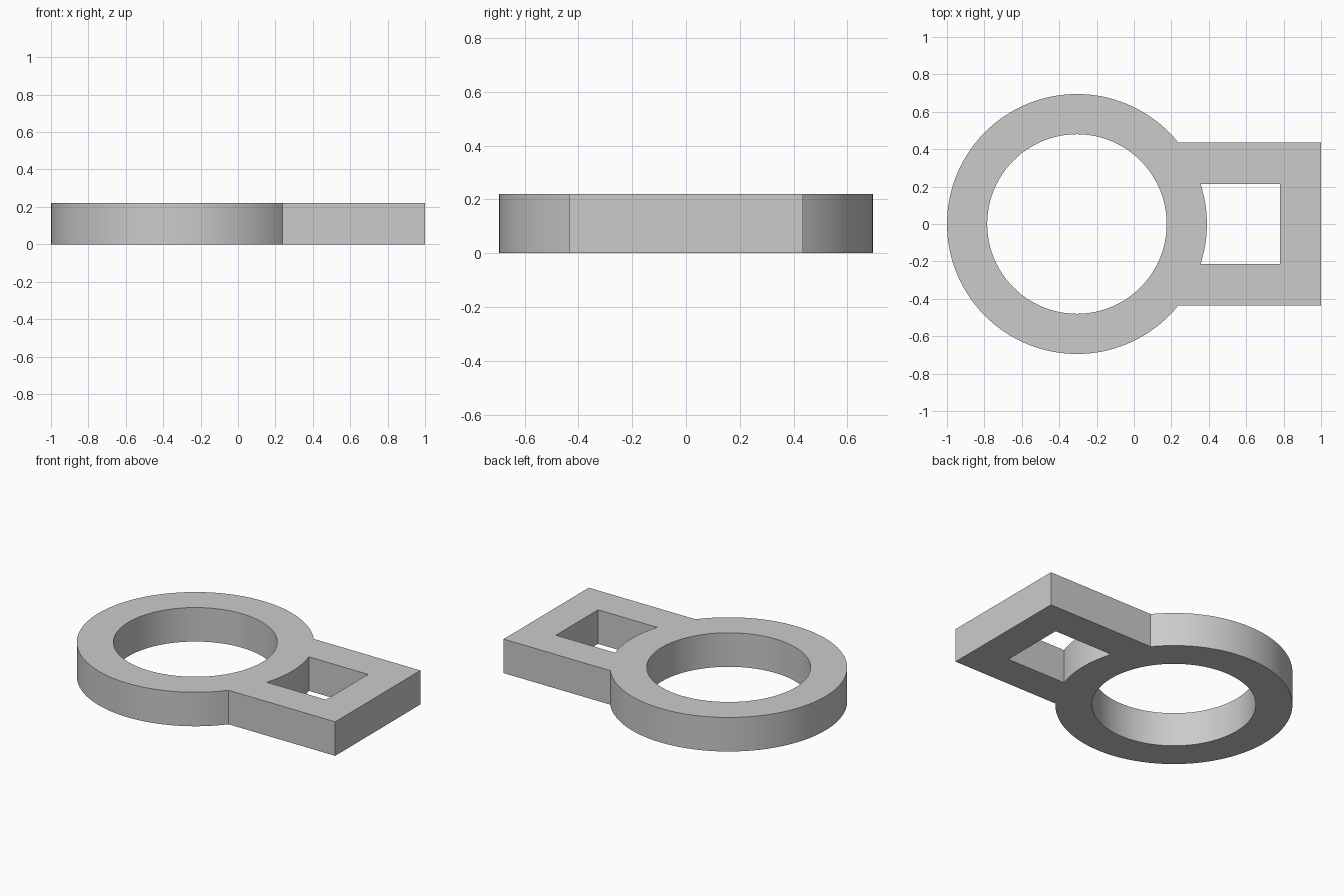
import bpy
import bmesh
from math import asin, cos, sin, pi, radians

default = bpy.data.objects.get("Cube")
if default:
    bpy.data.objects.remove(default, do_unlink=True)

HEIGHT = 0.22
RING_X, RING_OUTER, RING_INNER = -0.305, 0.695, 0.48
TAB_END, TAB_HALF = 1.0, 0.435
SLOT_END, SLOT_HALF = 0.78, 0.215


def arc(radius, start, end, steps):
    """Points along an arc about the ring centre, both ends included."""
    angles = [start + (end - start) * i / steps for i in range(steps + 1)]
    return [(RING_X + radius * cos(a), radius * sin(a)) for a in angles]


def add_loop(bm, points):
    """Closed chain of edges through the points."""
    verts = [bm.verts.new((x, y, 0)) for x, y in points]
    for i, v in enumerate(verts):
        bm.edges.new((v, verts[(i + 1) % len(verts)]))


# Outlines: ring joined to tab, round hole, slot with one curved side
tab_angle = asin(TAB_HALF / RING_OUTER)
slot_angle = asin(SLOT_HALF / RING_OUTER)
outline = arc(RING_OUTER, tab_angle, 2 * pi - tab_angle, 96)
outline += [(TAB_END, -TAB_HALF), (TAB_END, TAB_HALF)]
round_hole = arc(RING_INNER, 0, 2 * pi, 96)[:-1]
slot = arc(RING_OUTER, -slot_angle, slot_angle, 16)
slot += [(SLOT_END, SLOT_HALF), (SLOT_END, -SLOT_HALF)]

# Fill the flat shape between the outlines and extrude it to a plate
bm = bmesh.new()
for points in (outline, round_hole, slot):
    add_loop(bm, points)
bmesh.ops.triangle_fill(bm, edges=bm.edges[:], use_beauty=True, normal=(0, 0, 1))
result = bmesh.ops.extrude_face_region(bm, geom=bm.faces[:], use_keep_orig=True)
top = [g for g in result["geom"] if isinstance(g, bmesh.types.BMVert)]
bmesh.ops.translate(bm, verts=top, vec=(0, 0, HEIGHT))
bmesh.ops.recalc_face_normals(bm, faces=bm.faces[:])
mesh = bpy.data.meshes.new("ring_with_tab")
bm.to_mesh(mesh)
bm.free()

# Plain grey material
grey = bpy.data.materials.new("grey")
grey.use_nodes = True
colour = (0.6, 0.6, 0.6, 1)
grey.diffuse_color = colour
grey.node_tree.nodes["Principled BSDF"].inputs["Base Color"].default_value = colour
mesh.materials.append(grey)

# Smooth curved walls, sharp rims and corners
plate = bpy.data.objects.new("ring_with_tab", mesh)
bpy.context.collection.objects.link(plate)
bpy.context.view_layer.objects.active = plate
plate.select_set(True)
bpy.ops.object.shade_smooth_by_angle(angle=radians(30))
